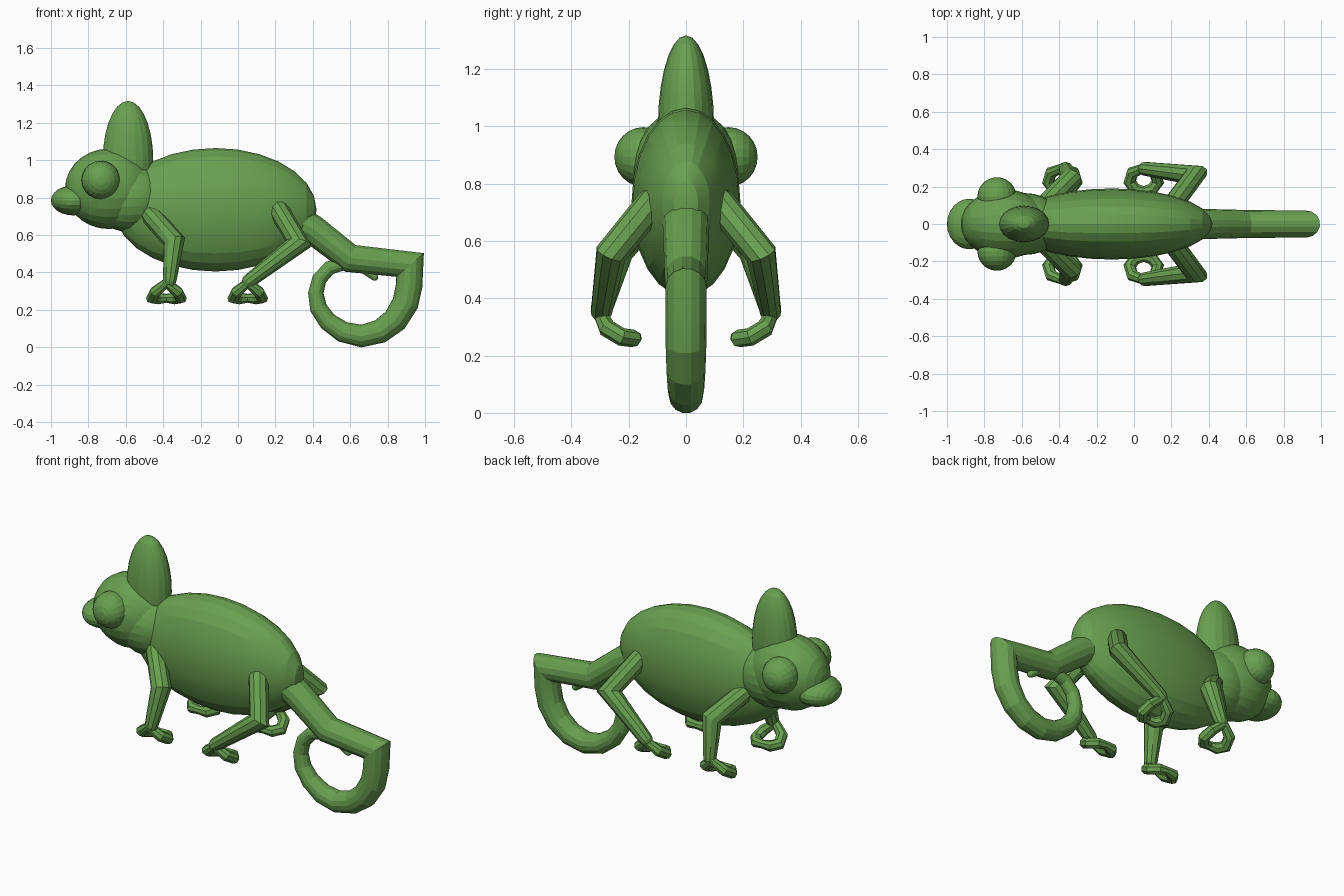
import bpy, bmesh
from math import pi, cos, sin
from mathutils import Vector, Matrix

if "Cube" in bpy.data.objects:
    bpy.data.objects.remove(bpy.data.objects["Cube"])

green = bpy.data.materials.new("green_skin")
green.diffuse_color = (0.14, 0.35, 0.08, 1)
green.use_nodes = True
green.node_tree.nodes["Principled BSDF"].inputs["Base Color"].default_value = green.diffuse_color


def finish(name, bm, mirror=False):
    bmesh.ops.recalc_face_normals(bm, faces=bm.faces)
    me = bpy.data.meshes.new(name)
    bm.to_mesh(me)
    bm.free()
    me.materials.append(green)
    ob = bpy.data.objects.new(name, me)
    bpy.context.collection.objects.link(ob)
    bpy.context.view_layer.objects.active = ob
    ob.select_set(True)
    bpy.ops.object.shade_smooth_by_angle(angle=0.22)
    ob.select_set(False)
    if mirror:
        m = ob.modifiers.new("both_sides", 'MIRROR')
        m.use_axis = (False, True, False)
    return ob


def ellipsoid(name, centre, radii, pole='Z', segs=24, rings=14, mirror=False):
    bm = bmesh.new()
    bmesh.ops.create_uvsphere(bm, u_segments=segs, v_segments=rings, radius=1)
    turn = {'X': Matrix.Rotation(pi / 2, 4, 'Y'),
            'Y': Matrix.Rotation(pi / 2, 4, 'X'), 'Z': Matrix()}[pole]
    mat = Matrix.Translation(centre) @ Matrix.Diagonal((*radii, 1)) @ turn
    bm.transform(mat)
    return finish(name, bm, mirror)


def tube(name, path, sides=12, mirror=False):
    """Mitred tube with rounded ends; path items are (x, y, z, radius)."""
    pts = [(Vector(p[:3]), p[3]) for p in path]

    def dome(end, nxt):
        (p, r), d = end, (end[0] - nxt[0]).normalized()
        return [(p + d * r * sin(a), r * cos(a)) for a in (1.3, 0.9, 0.45)]

    pts = dome(pts[0], pts[1]) + pts + dome(pts[-1], pts[-2])[::-1]
    bm = bmesh.new()
    prev, u, t_old = None, None, None
    for i, (p, r) in enumerate(pts):
        a = (p - pts[max(i - 1, 0)][0]).normalized()
        b = (pts[min(i + 1, len(pts) - 1)][0] - p).normalized()
        t = (a + b).normalized()
        u = t.orthogonal().normalized() if u is None else t_old.rotation_difference(t) @ u
        t_old, v = t, t.cross(u)
        miter = (b - a).normalized() if a.length and b.length else Vector()
        stretch = min(1 / max((a + b).length / 2, 0.3), 1.5) - 1 if miter.length else 0
        ring = []
        for k in range(sides):
            o = u * cos(2 * pi * k / sides) + v * sin(2 * pi * k / sides)
            o += miter * o.dot(miter) * stretch
            ring.append(bm.verts.new(p + o * r))
        if prev:
            for k in range(sides):
                j = (k + 1) % sides
                bm.faces.new((prev[k], prev[j], ring[j], ring[k]))
        else:
            bm.faces.new(ring)
        prev = ring
    bm.faces.new(prev)
    return finish(name, bm, mirror)


# Torso, neck and head
ellipsoid("body", (-0.12, 0, 0.735), (0.54, 0.19, 0.33), 'X')
ellipsoid("neck", (-0.58, 0, 0.80), (0.20, 0.165, 0.185), 'X')
ellipsoid("head", (-0.69, 0, 0.847), (0.235, 0.185, 0.215), 'X')
ellipsoid("snout", (-0.88, 0, 0.785), (0.12, 0.135, 0.08), 'X', 20, 12)
ellipsoid("head_crest", (-0.588, 0, 1.0), (0.135, 0.098, 0.317), 'Z', 20, 14)
ellipsoid("eye", (-0.733, 0.148, 0.893), (0.104, 0.102, 0.104), 'Y', 20, 12, True)

# Tail: bends back, then coils into a ring that tapers to a small tip
tail = [(0.28, 0.70, 0.085), (0.40, 0.63, 0.08), (0.60, 0.475, 0.075),
        (0.92, 0.44, 0.072), (0.915, 0.33, 0.072), (0.895, 0.235, 0.071),
        (0.84, 0.145, 0.068), (0.76, 0.085, 0.064), (0.66, 0.06, 0.06),
        (0.56, 0.082, 0.056), (0.48, 0.138, 0.05), (0.43, 0.21, 0.046),
        (0.416, 0.29, 0.041), (0.435, 0.365, 0.039), (0.49, 0.425, 0.037),
        (0.58, 0.45, 0.034), (0.67, 0.425, 0.028), (0.73, 0.375, 0.02)]
tube("tail", [(x, 0, z, r) for x, z, r in tail], 14)

# Legs, mirrored to the other side
tube("front_leg", [(-0.46, 0.12, 0.70, 0.055), (-0.34, 0.24, 0.565, 0.056),
                   (-0.365, 0.295, 0.36, 0.038)], 10, True)
tube("hind_leg", [(0.22, 0.12, 0.73, 0.055), (0.325, 0.262, 0.555, 0.054),
                  (0.06, 0.295, 0.355, 0.038)], 10, True)

# Grasping feet: two toe bundles curling inward until the tips meet
toes = [(0.00, 0.30, 0.345), (-0.06, 0.275, 0.295), (-0.075, 0.225, 0.265),
        (-0.045, 0.185, 0.26), (0, 0.178, 0.262), (0.045, 0.185, 0.26),
        (0.075, 0.225, 0.265), (0.06, 0.275, 0.295), (0.00, 0.30, 0.345)]
for name, fx in (("front_foot", -0.383), ("hind_foot", 0.052)):
    tube(name, [(x + fx, y, z, 0.024 if x == 0 else 0.031) for x, y, z in toes], 8, True)
